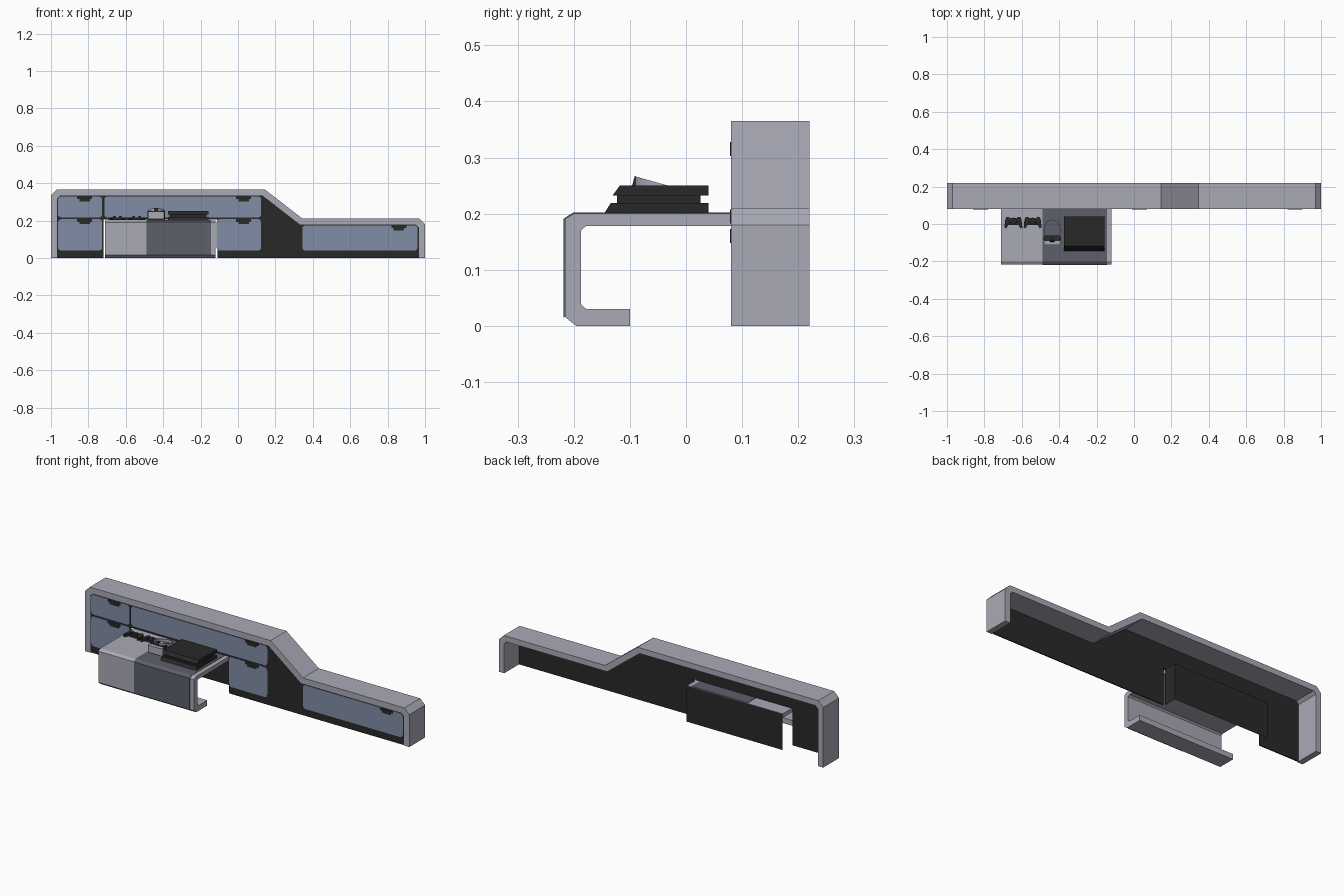
import bpy, bmesh, math
from mathutils import Matrix, Vector

cube = bpy.data.objects.get("Cube")
if cube:
    bpy.data.objects.remove(cube, do_unlink=True)


def material(name, rgb):
    m = bpy.data.materials.new(name)
    m.use_nodes = True
    m.diffuse_color = (*rgb, 1)
    m.node_tree.nodes["Principled BSDF"].inputs["Base Color"].default_value = (*rgb, 1)
    return m


GREY = material("lavender grey", (0.40, 0.40, 0.47))
BLUE = material("slate blue", (0.22, 0.27, 0.39))
DARK = material("charcoal", (0.022, 0.022, 0.022))
WRAP = material("dark grey", (0.11, 0.115, 0.145))


def finish(name, bm, mat, fix=True):
    if fix:
        bmesh.ops.recalc_face_normals(bm, faces=bm.faces)
    me = bpy.data.meshes.new(name)
    bm.to_mesh(me)
    bm.free()
    me.materials.append(mat)
    ob = bpy.data.objects.new(name, me)
    bpy.context.collection.objects.link(ob)
    return ob


def prism(name, pts, lo, hi, mat, axis="y"):
    """Extrude an outline: (x, z) along y, (y, z) along x, or (x, y) along z."""
    place = {"y": lambda a, b, t: (a, t, b),
             "x": lambda a, b, t: (t, a, b),
             "z": lambda a, b, t: (a, b, t)}[axis]
    bm = bmesh.new()
    rings = [[bm.verts.new(place(a, b, t)) for a, b in pts] for t in (lo, hi)]
    n = len(pts)
    for ring in rings:
        bm.faces.new(ring)
    for i in range(n):
        j = (i + 1) % n
        bm.faces.new((rings[0][i], rings[0][j], rings[1][j], rings[1][i]))
    return finish(name, bm, mat)


def rounded(x0, x1, z0, z1, r, steps=4):
    pts = []
    corners = ((x1 - r, z1 - r), (x0 + r, z1 - r), (x0 + r, z0 + r), (x1 - r, z0 + r))
    for q, (cx, cz) in enumerate(corners):
        for s in range(steps + 1):
            a = (q + s / steps) * math.pi / 2
            pts.append((cx + r * math.cos(a), cz + r * math.sin(a)))
    return pts


# Hollow outer shell, open at the back and bottom
outer = [(-1, 0), (-1, .335), (-.97, .365), (.145, .365), (.345, .21),
         (.97, .21), (1, .18), (1, 0)]
inner = [(-.967, 0), (-.967, .318), (-.952, .333), (.132, .333), (.332, .178),
         (.952, .178), (.967, .163), (.967, 0)]
prism("outer_shell", outer + inner[::-1], .08, .22, GREY)

# Dark front panel with the desk opening cut out
notch = [(-.11, 0), (-.11, .205), (-.72, .205), (-.72, 0)]
prism("front_panel", inner + notch, .084, .09, DARK)

# Recess behind the desk: a back sheet and one side sheet facing outward
bm = bmesh.new()
x0, x1, y0, y1, h = -.71, -.12, .09, .165, .2
for quad in (((x1, y1, 0), (x0, y1, 0), (x0, y1, h), (x1, y1, h)),
             ((x1, y0, 0), (x1, y1, 0), (x1, y1, h), (x1, y0, h))):
    bm.faces.new([bm.verts.new(v) for v in quad])
finish("recess_back", bm, DARK, fix=False)

# Cupboard doors, each with a stepped handle
doors = {
    "upper_right_door": (-.962, -.726, .217, .328, -.82),
    "lower_right_door": (-.962, -.726, .04, .207, -.82),
    "long_upper_door": (-.715, .124, .217, .328, .03),
    "lower_middle_door": (-.114, .124, .04, .207, .03),
    "low_left_door": (.344, .96, .04, .173, .86),
}
for name, (a, b, c, d, hx) in doors.items():
    prism(name, rounded(a, b, c, d, .016), .081, .085, BLUE)
    half = [(.04, 0), (.04, -.014), (.028, -.014), (.028, -.025)]
    tee = half + [(-u, v) for u, v in half[::-1]]
    prism(name.replace("door", "handle"), [(hx + u, d + v) for u, v in tee],
          .078, .082, DARK)

# Folded desk
desk = [(.162, .2), (-.2, .2), (-.216, .19), (-.216, .016), (-.196, 0), (-.1, 0),
        (-.1, .03), (-.178, .03), (-.187, .038), (-.187, .17), (-.178, .178), (.162, .178)]
prism("desk", desk, -.71, -.12, GREY, "x")
cover = [(.16, .199), (-.199, .199), (-.215, .189), (-.215, .016),
         (-.218, .015), (-.218, .191), (-.201, .202), (.16, .202)]
prism("desk_cover", cover, -.49, -.145, WRAP, "x")

# Console made of two slabs with slanted fronts around a narrower core
for name, z0, z1, front, back, inset, slant in (
        ("console_base", .2, .219, -.146, .04, 0, .012),
        ("console_core", .219, .232, -.123, .026, .01, 0),
        ("console_top", .232, .25, -.131, .04, 0, .013)):
    prism(name, [(front, z0), (back, z0), (back, z1), (front + slant, z1)],
          -.375 + inset, -.158 - inset, DARK, "x")

# Two hand controllers with grips pointing forward
grip = [(0, .034), (.02, .03), (.024, .038), (.038, .036), (.044, .02), (.048, -.018),
        (.038, -.024), (.027, -.004), (.012, -.006), (0, -.004)]
for side, cx in (("right", -.645), ("left", -.542)):
    outline = grip + [(-u, v) for u, v in grip[-2:0:-1]]
    prism(side + "_controller", [(cx + u, v) for u, v in outline], .203, .217, DARK, "z")
    for s in (-1, 1):
        bm = bmesh.new()
        bmesh.ops.create_cone(bm, cap_ends=True, segments=10, radius1=.007, radius2=.006,
                              depth=.008, matrix=Matrix.Translation((cx + s * .016, .006, .22)))
        finish(f"{side}_controller_stick", bm, DARK)

# Headset: visor, dark face pad and tilted oval band
hx = -.437
prism("headset_visor", [(hx + u, v) for u, v in rounded(-.045, .045, -.112, -.086, .012)],
      .207, .247, GREY, "z")
prism("headset_pad", [(hx + u, v) for u, v in rounded(-.047, .047, -.09, -.062, .01)],
      .203, .25, DARK, "z")
bm = bmesh.new()
n = 28
loops = []
for rx, ry, dz in ((.046, .058, 0), (.046, .058, .016), (.042, .054, .016), (.042, .054, 0)):
    ring = []
    for i in range(n):
        a = math.tau * i / n
        y = -.034 + ry * math.sin(a)
        ring.append(bm.verts.new((hx + rx * math.cos(a), y, .225 - .28 * y + dz)))
    loops.append(ring)
for k in range(4):
    for i in range(n):
        j = (i + 1) % n
        r, s = loops[k], loops[(k + 1) % 4]
        bm.faces.new((r[i], r[j], s[j], s[i]))
band = finish("headset_band", bm, GREY)
bpy.context.view_layer.objects.active = band
band.select_set(True)
bpy.ops.object.shade_smooth_by_angle()
prism("headset_front_clip", [(-.096, .25), (-.086, .25), (-.086, .262), (-.091, .268)],
      hx - .012, hx + .012, DARK, "x")
